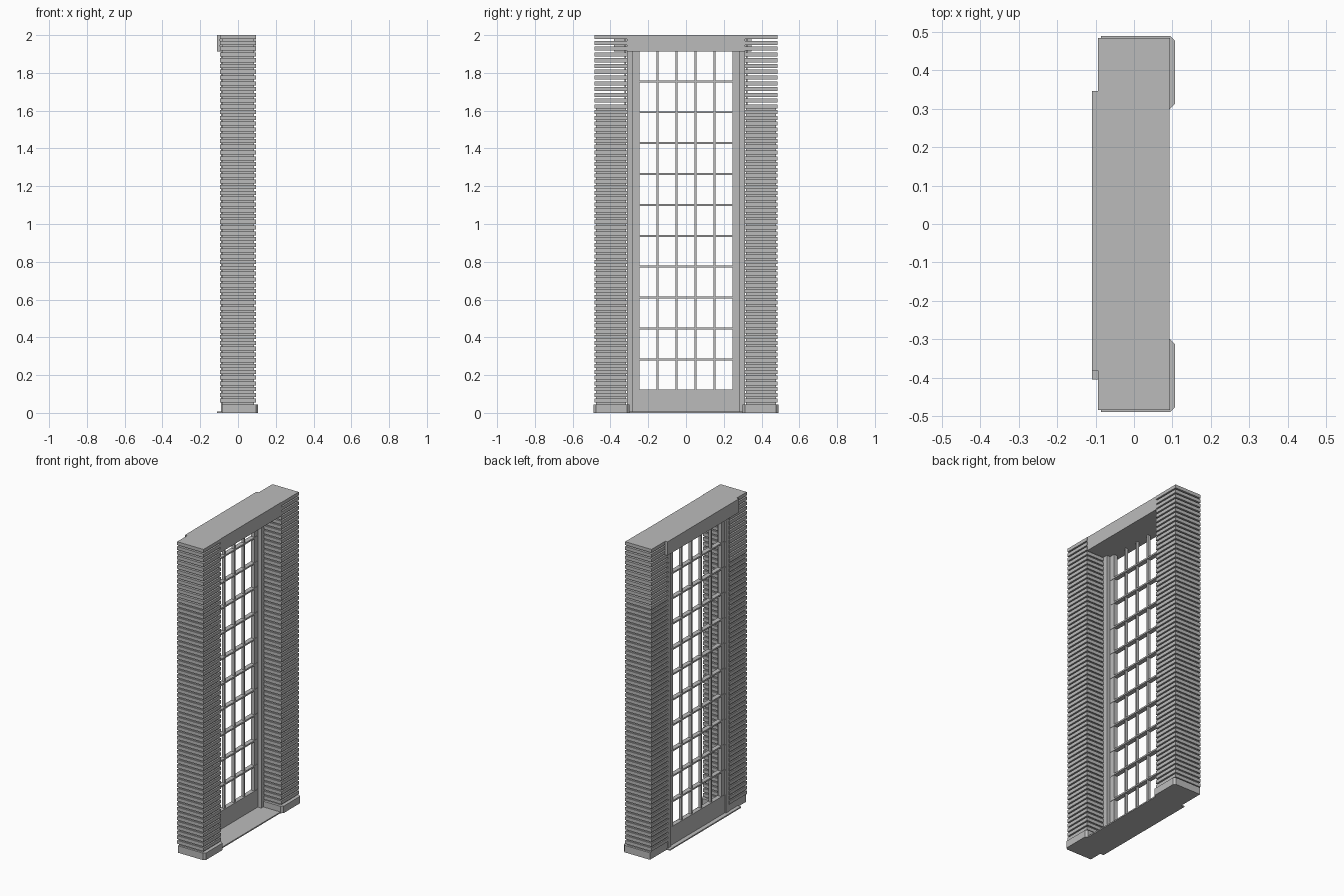
import bpy, bmesh

old = bpy.data.objects.get("Cube")
if old:
    bpy.data.objects.remove(old, do_unlink=True)

stone = bpy.data.materials.new("stone_grey")
stone.use_nodes = True
grey = (0.5, 0.5, 0.5, 1)
stone.diffuse_color = grey
stone.node_tree.nodes["Principled BSDF"].inputs["Base Color"].default_value = grey


def add_prism(bm, outline, z0, z1):
    """Extrude an outline in x, y from z0 to z1."""
    face = bm.faces.new([bm.verts.new((x, y, z0)) for x, y in outline])
    up = bmesh.ops.extrude_face_region(bm, geom=[face])
    for v in up["geom"]:
        if isinstance(v, bmesh.types.BMVert):
            v.co.z = z1


def add_box(bm, x0, x1, y0, y1, z0, z1):
    add_prism(bm, [(x0, y0), (x1, y0), (x1, y1), (x0, y1)], z0, z1)


def finish(bm, name):
    bmesh.ops.recalc_face_normals(bm, faces=bm.faces[:])
    mesh = bpy.data.meshes.new(name)
    bm.to_mesh(mesh)
    bm.free()
    mesh.materials.append(stone)
    obj = bpy.data.objects.new(name, mesh)
    bpy.context.collection.objects.link(obj)
    return obj


def box(name, *bounds):
    bm = bmesh.new()
    add_box(bm, *bounds)
    return finish(bm, name)


COURSES = 64
BASE_TOP = 0.045
PITCH = (2.0 - BASE_TOP) / COURSES
GAP = 0.009

for side, label in ((1, "left"), (-1, "right")):
    def span(a, b):
        return sorted((side * a, side * b))

    # stacked courses with open joints between them
    bm = bmesh.new()
    for i in range(COURSES):
        z = BASE_TOP + i * PITCH
        add_box(bm, -0.094, 0.094, *span(0.309, 0.485), z + GAP, z + PITCH)
    finish(bm, label + "_pillar_courses")

    # recessed core, open near the top apart from a thin web
    box(label + "_pillar_core", -0.086, 0.084, *span(0.317, 0.477), 0, 1.63)
    box(label + "_pillar_web", -0.086, 0.084, *span(0.317, 0.325), 1.63, 1.99)

    # plinth with chamfered outer corners
    bm = bmesh.new()
    outline = [(-0.086, 0.30), (0.094, 0.30), (0.107, 0.313),
               (0.107, 0.477), (0.094, 0.49), (-0.086, 0.49)]
    add_prism(bm, [(x, side * y) for x, y in outline], 0, BASE_TOP)
    finish(bm, label + "_plinth")

    # window jamb and stile
    box(label + "_jamb", -0.09, -0.03, *span(0.28, 0.312), 0, 1.915)
    box(label + "_stile", -0.08, -0.055, *span(0.245, 0.282), 0.115, 1.915)

# lintel with its offset face plate
box("lintel", -0.094, 0.092, -0.312, 0.312, 1.912, 2.0)
box("lintel_plate", -0.11, -0.094, -0.382, 0.346, 1.912, 2.0)

# threshold and kick panel
box("threshold", -0.11, 0.092, -0.405, 0.32, 0, 0.008)
box("kick_panel", -0.082, -0.055, -0.282, 0.282, 0.005, 0.118)

# glazing bars
bm = bmesh.new()
for y in (-0.15, -0.05, 0.05, 0.15):
    add_box(bm, -0.077, -0.058, y - 0.005, y + 0.005, 0.115, 1.915)
for i in range(11):
    z = 0.12 + i * 0.1635
    add_box(bm, -0.082, -0.053, -0.281, 0.281, z - 0.005, z + 0.005)
finish(bm, "glazing_bars")
